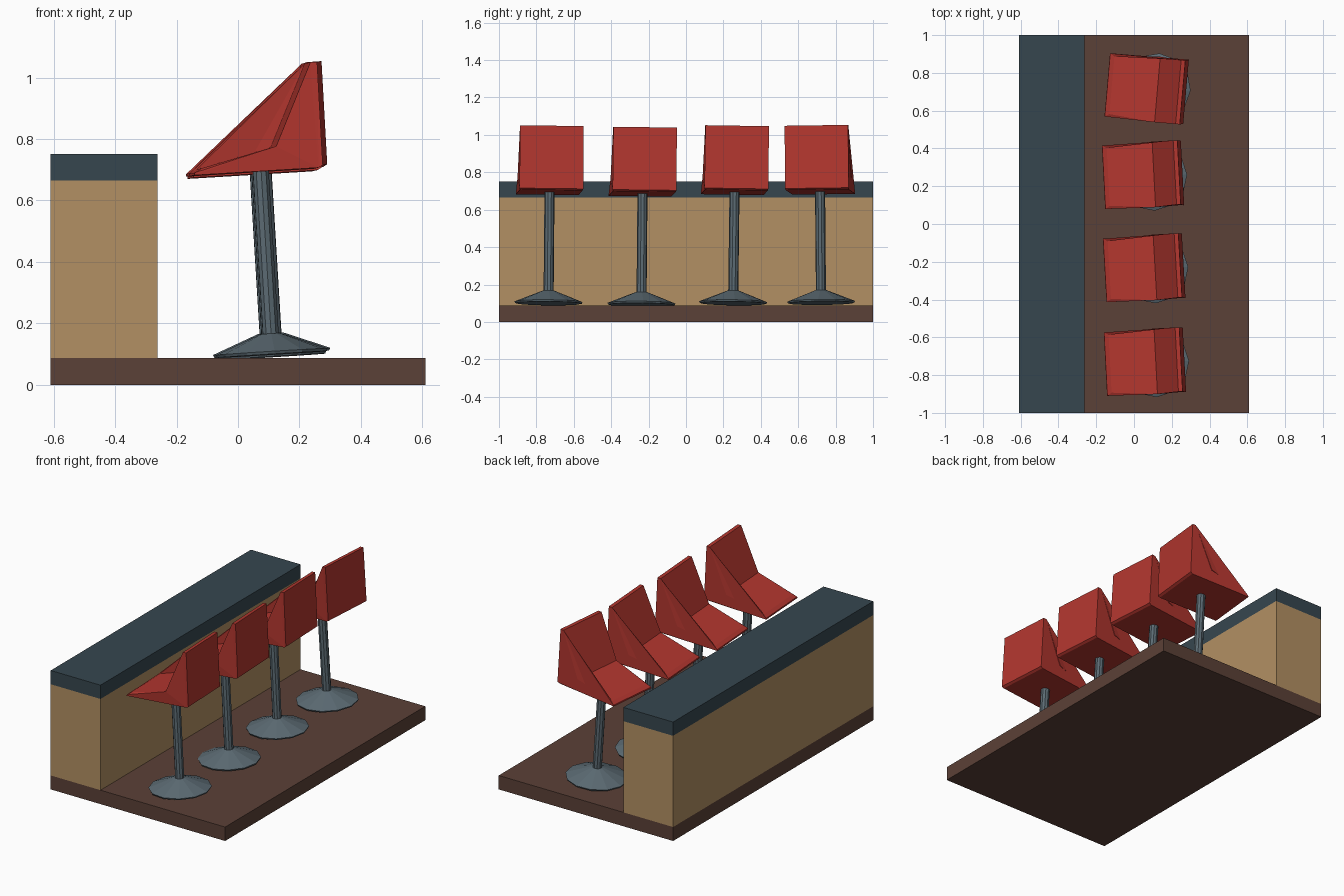
import bpy, bmesh
from math import radians
from mathutils import Matrix, Vector

if "Cube" in bpy.data.objects:
    bpy.data.objects.remove(bpy.data.objects["Cube"])


def material(name, rgb):
    m = bpy.data.materials.new(name)
    m.diffuse_color = (*rgb, 1)
    m.use_nodes = True
    m.node_tree.nodes["Principled BSDF"].inputs["Base Color"].default_value = m.diffuse_color
    return m


BROWN = material("floor_brown", (0.105, 0.052, 0.038))
TAN = material("counter_tan", (0.45, 0.28, 0.125))
SLATE = material("top_slate", (0.037, 0.062, 0.078))
STEEL = material("steel", (0.105, 0.145, 0.17))
RED = material("seat_red", (0.45, 0.037, 0.028))


def finish(name, bm, mat, matrix=None):
    bmesh.ops.recalc_face_normals(bm, faces=bm.faces)
    me = bpy.data.meshes.new(name)
    bm.to_mesh(me)
    bm.free()
    me.materials.append(mat)
    ob = bpy.data.objects.new(name, me)
    if matrix is not None:
        ob.matrix_world = matrix
    bpy.context.collection.objects.link(ob)


def box(name, lo, hi, mat):
    lo, hi = Vector(lo), Vector(hi)
    bm = bmesh.new()
    m = Matrix.Translation((lo + hi) / 2) @ Matrix.Diagonal((*(hi - lo), 1))
    bmesh.ops.create_cube(bm, size=1, matrix=m)
    finish(name, bm, mat)


def lathe(name, rings, sides, mat, matrix):
    """Stacked rings of (radius, z), closed at both ends."""
    bm = bmesh.new()
    loops = []
    for r, z in rings:
        loops.append(bmesh.ops.create_circle(bm, segments=sides, radius=r,
                     matrix=Matrix.Translation((0, 0, z)))["verts"])
    for a, b in zip(loops, loops[1:]):
        for i in range(sides):
            j = (i + 1) % sides
            bm.faces.new((a[i], a[j], b[j], b[i]))
    bm.faces.new(loops[0])
    bm.faces.new(loops[-1])
    finish(name, bm, mat, matrix)


# Floor slab and counter
box("floor", (-0.61, -1, 0), (0.61, 1, 0.088), BROWN)
box("counter_body", (-0.61, -1, 0.088), (-0.262, 1, 0.665), TAN)
box("counter_top", (-0.61, -1, 0.665), (-0.262, 1, 0.752), SLATE)

# Seat side profile: x, z, half width (front lip, crease, backrest, rear)
SEAT = [(-0.226, 0.590, 0.168), (-0.224, 0.598, 0.168), (-0.200, 0.611, 0.153),
        (0.046, 0.668, 0.174), (0.174, 0.934, 0.170), (0.196, 0.934, 0.170),
        (0.194, 0.598, 0.171), (0.180, 0.590, 0.168)]


def seat(name, matrix):
    bm = bmesh.new()
    left, right = ([bm.verts.new((x, s * w, z)) for x, z, w in SEAT]
                   for s in (-1, 1))
    n = len(SEAT)
    for i in range(n):
        j = (i + 1) % n
        bm.faces.new((left[i], left[j], right[j], right[i]))
    bm.faces.new(left)
    bm.faces.new(right)
    bmesh.ops.triangulate(bm, faces=[f for f in bm.faces if len(f.verts) > 4])
    finish(name, bm, RED, matrix)


# Four leaning stools: x, y, z, turn, sideways lean
STOOLS = [(0.110, -0.735, 0.105, 3, -0.5), (0.106, -0.238, 0.097, 3.3, -0.5),
          (0.100, 0.252, 0.105, 3, -0.7), (0.119, 0.722, 0.107, -5, 0.5)]
for k, (x, y, z, turn, lean) in enumerate(STOOLS, 1):
    m = (Matrix.Translation((x, y, z)) @ Matrix.Rotation(radians(lean), 4, 'X')
         @ Matrix.Rotation(radians(-3.5), 4, 'Y')
         @ Matrix.Rotation(radians(turn), 4, 'Z'))
    lathe(f"stool_base_{k}", [(0.178, -0.006), (0.182, 0.003), (0.032, 0.062)],
          12, STEEL, m)
    lathe(f"stool_pole_{k}", [(0.027, 0.05), (0.027, 0.595)], 10, STEEL, m)
    seat(f"stool_seat_{k}", m)
